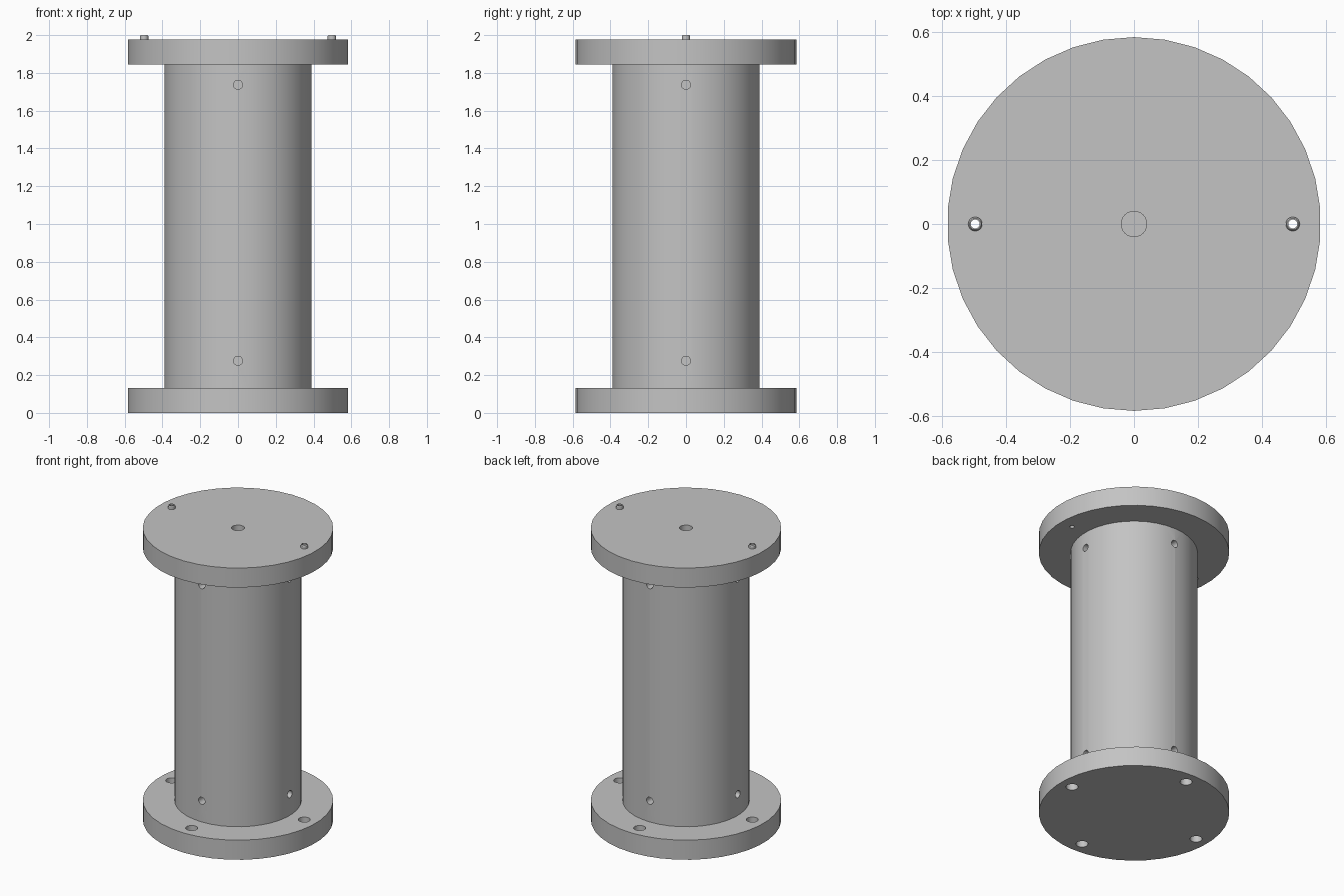
import bpy
import bmesh
from math import cos, sin, pi
from mathutils import Matrix

cube = bpy.data.objects.get("Cube")
if cube:
    bpy.data.objects.remove(cube, do_unlink=True)

SIDES = 38
FLANGE_R, TUBE_R, BORE_R = 0.585, 0.39, 0.34
BASE_TOP, CAP_BOTTOM, CAP_TOP = 0.133, 1.845, 1.977
BOLT_CIRCLE = 0.497
PLUG = 0.25

grey = bpy.data.materials.new("machined grey")
grey.use_nodes = True
grey.diffuse_color = (0.55, 0.55, 0.55, 1)
grey.node_tree.nodes["Principled BSDF"].inputs["Base Color"].default_value = (0.55, 0.55, 0.55, 1)


def add_object(name, bm):
    bmesh.ops.recalc_face_normals(bm, faces=bm.faces)
    mesh = bpy.data.meshes.new(name)
    bm.to_mesh(mesh)
    bm.free()
    mesh.materials.append(grey)
    obj = bpy.data.objects.new(name, mesh)
    bpy.context.collection.objects.link(obj)
    return obj


def cylinder(name, radius, z0, z1, sides=SIDES):
    """Upright solid cylinder with a vertex on the y axis."""
    bm = bmesh.new()
    bmesh.ops.create_cone(bm, cap_ends=True, segments=sides, radius1=radius, radius2=radius,
                          depth=z1 - z0, matrix=Matrix.Translation((0, 0, (z0 + z1) / 2)))
    return add_object(name, bm)


def ring(name, profile, sides):
    """Sweep a closed (radius, z) profile around the z axis."""
    bm = bmesh.new()
    loops = []
    for i in range(sides):
        a = 2 * pi * i / sides + pi / 2
        loops.append([bm.verts.new((r * cos(a), r * sin(a), z)) for r, z in profile])
    n = len(profile)
    for i in range(sides):
        a, b = loops[i], loops[(i + 1) % sides]
        for j in range(n):
            k = (j + 1) % n
            bm.faces.new((a[j], b[j], b[k], a[k]))
    return add_object(name, bm)


def drill(targets, radius, matrix, depth, sides=20):
    """Cut one round hole through each target, then discard the cutter."""
    bm = bmesh.new()
    bmesh.ops.create_cone(bm, cap_ends=True, segments=sides, radius1=radius, radius2=radius,
                          depth=depth, matrix=matrix)
    cutter = add_object("drill_cutter", bm)
    cutter.hide_render = True
    for obj in targets:
        mod = obj.modifiers.new("hole", "BOOLEAN")
        mod.operation = "DIFFERENCE"
        mod.solver = "EXACT"
        mod.object = cutter
        with bpy.context.temp_override(object=obj, active_object=obj, selected_objects=[obj]):
            bpy.ops.object.modifier_apply(modifier=mod.name)
    bpy.data.objects.remove(cutter, do_unlink=True)


# Main solids
base = cylinder("base_flange", FLANGE_R, 0, BASE_TOP)
cap = cylinder("top_flange", FLANGE_R, CAP_BOTTOM, CAP_TOP)
tube = ring("tube", [(TUBE_R, BASE_TOP), (TUBE_R, CAP_BOTTOM),
                     (BORE_R, CAP_BOTTOM), (BORE_R, BASE_TOP)], SIDES)
low_plug = cylinder("lower_plug", BORE_R, BASE_TOP, BASE_TOP + PLUG)
high_plug = cylinder("upper_plug", BORE_R, CAP_BOTTOM - PLUG, CAP_BOTTOM)

# Bolt holes in the base and radial screw holes in the tube
for i in range(4):
    turn = Matrix.Rotation(i * pi / 2, 4, "Z")
    drill([base], 0.037, turn @ Matrix.Translation((BOLT_CIRCLE, 0, 0.07)), 0.4)
    for z, plug in ((0.276, low_plug), (1.737, high_plug)):
        side = Matrix.Translation((0.36, 0, z)) @ Matrix.Rotation(pi / 2, 4, "Y")
        drill([tube, plug], 0.024, turn @ side, 0.24)

# Centre hole in the top
drill([cap, high_plug], 0.04, Matrix.Translation((0, 0, 1.8)), 0.8, 24)

# Hollow locating pins, set through the top flange
pins = []
for side, x in (("left", BOLT_CIRCLE), ("right", -BOLT_CIRCLE)):
    drill([cap], 0.0215, Matrix.Translation((x, 0, 1.9)), 0.4)
    pin = ring(side + "_pin", [(0.022, CAP_BOTTOM), (0.022, 1.994), (0.018, 2.0),
                               (0.014, 2.0), (0.014, CAP_BOTTOM)], 20)
    pin.location.x = x
    pins.append(pin)

# Smooth round walls, sharp rims
bpy.ops.object.select_all(action="DESELECT")
for obj in [base, cap, tube, low_plug, high_plug] + pins:
    obj.select_set(True)
bpy.context.view_layer.objects.active = base
bpy.ops.object.shade_smooth_by_angle(angle=pi / 6)
